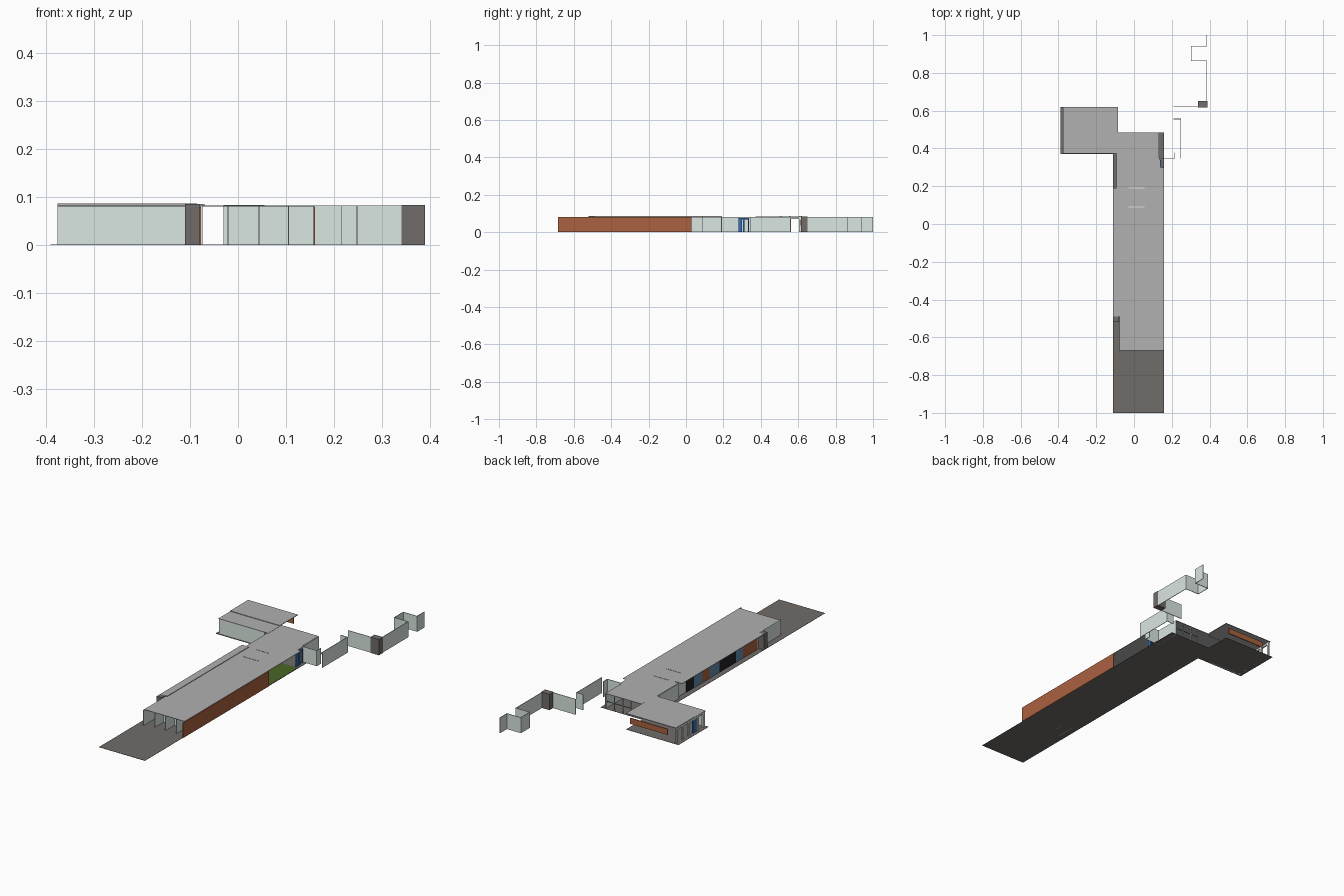
import bpy, bmesh

def mat(name, r, g, b):
    m = bpy.data.materials.new(name)
    m.diffuse_color = (r, g, b, 1)
    return m

PALE = mat("pale_wall", 0.70, 0.79, 0.75)
ROOF = mat("roof_grey", 0.44, 0.44, 0.44)
DARK = mat("dark_floor", 0.16, 0.15, 0.14)
BROWN = mat("wood_brown", 0.40, 0.12, 0.05)
GREEN = mat("green_carpet", 0.07, 0.13, 0.02)
BLUE = mat("door_blue", 0.04, 0.16, 0.48)
SKY = mat("panel_light_blue", 0.12, 0.25, 0.40)
BLACK = mat("panel_black", 0.015, 0.015, 0.018)

def boxes(name, material, *bounds):
    """One object made of boxes given as x0, x1, y0, y1, z0, z1."""
    bm = bmesh.new()
    for x0, x1, y0, y1, z0, z1 in bounds:
        vs = bmesh.ops.create_cube(bm, size=1)["verts"]
        for v in vs:
            v.co = (x1 if v.co.x > 0 else x0,
                    y1 if v.co.y > 0 else y0,
                    z1 if v.co.z > 0 else z0)
    me = bpy.data.meshes.new(name)
    bm.to_mesh(me)
    bm.free()
    me.materials.append(material)
    ob = bpy.data.objects.new(name, me)
    bpy.context.collection.objects.link(ob)
    return ob

def wall_path(name, pts, h=0.082, t=0.0015):
    """Thin wall following axis-aligned plan points."""
    bs = []
    for (xa, ya), (xb, yb) in zip(pts, pts[1:]):
        bs.append((min(xa, xb) - t, max(xa, xb) + t,
                   min(ya, yb) - t, max(ya, yb) + t, 0, h))
    return boxes(name, PALE, *bs)

# Floors
boxes("main_floor", DARK, (-0.11, 0.158, -1, 0.485, 0, 0.001))
boxes("wing_floor", DARK, (-0.39, -0.085, 0.37, 0.62, 0, 0.001))
boxes("carpet", GREEN, (0.0, 0.156, 0.032, 0.275, 0.001, 0.002))

# Main roof with side strip and cut back corner
boxes("main_roof", ROOF,
      (-0.075, 0.158, -0.67, 0.19, 0.080, 0.082),
      (-0.09, 0.158, 0.19, 0.30, 0.080, 0.082),
      (-0.09, 0.138, 0.30, 0.35, 0.080, 0.082),
      (-0.09, 0.13, 0.35, 0.485, 0.080, 0.082))
boxes("roof_side_strip", ROOF, (-0.11, -0.07, -0.49, 0.19, 0.082, 0.085))
boxes("roof_wall_tops", PALE, *[(-0.03, 0.055, y - 0.002, y + 0.002, 0.001, 0.0835)
                                for y in (0.09, 0.19)])

# Long brown side wall
boxes("brown_side_wall", BROWN, (0.157, 0.160, -0.685, 0.03, 0, 0.08))

# Open front cells: back wall, fins and left wall
boxes("cell_back_wall", PALE, (-0.022, 0.157, -0.592, -0.588, 0, 0.080))
boxes("cell_fins", PALE, *[(x - 0.0015, x + 0.0015, -0.665, -0.59, 0, 0.080)
                           for x in (-0.02, 0.043, 0.105)])
boxes("front_left_wall", PALE, (-0.078, -0.074, -0.68, -0.49, 0, 0.082))
boxes("front_pillar", DARK, (-0.11, -0.08, -0.52, -0.49, 0, 0.085))

# Interior partition behind the right opening
boxes("interior_wall", PALE, (-0.022, -0.018, -0.59, 0.28, 0.001, 0.080))

# Left wall under the roof strip, with coloured display panels
boxes("left_display_wall", PALE, (-0.078, -0.074, -0.49, 0.19, 0.001, 0.081))
panels = [(-0.48, -0.36, BROWN, "wood"), (-0.36, -0.30, SKY, "light_blue"),
          (-0.30, -0.165, BLACK, "black"), (-0.165, -0.08, SKY, "blue"),
          (-0.08, -0.02, BROWN, "brown"), (-0.02, 0.05, SKY, "end_blue"),
          (0.05, 0.11, BLACK, "dark")]
for y0, y1, m, n in panels:
    boxes("display_panel_" + n, m, (-0.081, -0.078, y0, y1, 0.001, 0.079))

# Left wall toward the wing and back end walls
boxes("left_back_wall", PALE, (-0.092, -0.088, 0.19, 0.375, 0, 0.08))
boxes("back_right_wall", PALE, (0.128, 0.132, 0.345, 0.485, 0, 0.08))
boxes("back_posts", PALE, *[(x - 0.002, x + 0.002, 0.478, 0.482, 0, 0.080)
                            for x in (-0.015, 0.03, 0.08, 0.128)])
boxes("back_rail", DARK, (-0.015, 0.128, 0.479, 0.481, 0.038, 0.041))

# Blue doorway on the right side
boxes("blue_doorway", BLUE, (0.138, 0.143, 0.28, 0.300, 0.001, 0.076),
      (0.138, 0.143, 0.306, 0.314, 0.001, 0.076),
      (0.138, 0.143, 0.332, 0.338, 0.001, 0.076),
      (0.138, 0.143, 0.28, 0.338, 0.068, 0.076))

# Left wing: stepped roof, front wall, end columns, wood band at the back
boxes("wing_roof_front", ROOF, (-0.375, -0.085, 0.372, 0.47, 0.080, 0.083))
boxes("wing_roof_back", ROOF, (-0.375, -0.085, 0.47, 0.62, 0.083, 0.086))
boxes("wing_front_wall", PALE, (-0.375, -0.11, 0.376, 0.38, 0, 0.080))
boxes("wing_end_columns", PALE, *[(-0.374, -0.366, y, y + 0.012, 0, 0.083)
                                  for y in (0.38, 0.425, 0.50, 0.55, 0.604)])
boxes("wing_end_door", BLUE, (-0.372, -0.368, 0.445, 0.475, 0.001, 0.07))
boxes("wing_end_beam", PALE, (-0.374, -0.366, 0.38, 0.616, 0.07, 0.080))
boxes("wing_wood_band", BROWN, (-0.325, -0.105, 0.612, 0.617, 0.035, 0.065))

# Folded freestanding walls on the right
wall_path("short_link_wall", [(0.132, 0.347), (0.215, 0.347), (0.215, 0.378)])
wall_path("near_screen_wall", [(0.248, 0.347), (0.248, 0.556), (0.210, 0.556)])
wall_path("far_screen_wall", [(0.210, 0.62), (0.34, 0.62)])
wall_path("zigzag_wall", [(0.385, 0.65), (0.385, 0.865), (0.304, 0.865),
                          (0.304, 0.94), (0.385, 0.94), (0.385, 0.998)])
boxes("dark_corner_block", DARK, (0.34, 0.389, 0.616, 0.65, 0, 0.083))
